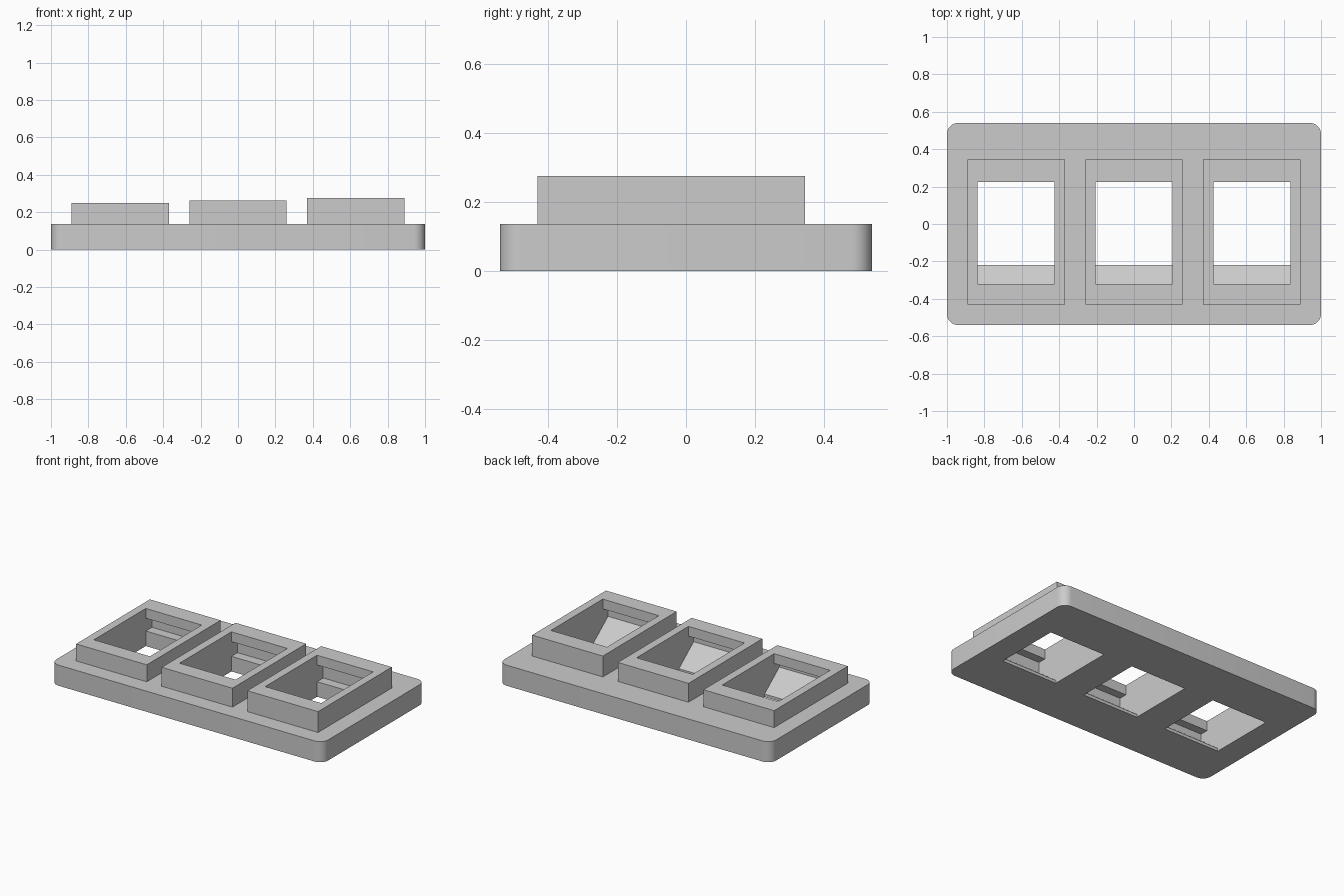
import bpy, bmesh, math

if "Cube" in bpy.data.objects:
    bpy.data.objects.remove(bpy.data.objects["Cube"])

grey = bpy.data.materials.new("plain_grey")
grey.use_nodes = True
colour = (0.6, 0.6, 0.6, 1)
grey.diffuse_color = colour
grey.node_tree.nodes["Principled BSDF"].inputs["Base Color"].default_value = colour

PLATE_TOP = 0.137
FRONT, BACK = -0.43, 0.345
WALL = 0.055
LIP = 0.065


def prism(name, points, depth):
    """Extrude a closed outline of 3D points along a vector."""
    bm = bmesh.new()
    face = bm.faces.new([bm.verts.new(p) for p in points])
    grown = bmesh.ops.extrude_face_region(bm, geom=[face])["geom"]
    bmesh.ops.translate(bm, vec=depth, verts=[g for g in grown if isinstance(g, bmesh.types.BMVert)])
    bmesh.ops.recalc_face_normals(bm, faces=bm.faces[:])
    mesh = bpy.data.meshes.new(name)
    bm.to_mesh(mesh)
    bm.free()
    mesh.materials.append(grey)
    obj = bpy.data.objects.new(name, mesh)
    bpy.context.collection.objects.link(obj)
    return obj


def combine(target, tool, operation):
    """Apply a boolean and remove the helper."""
    mod = target.modifiers.new(operation.lower(), "BOOLEAN")
    mod.operation = operation
    mod.solver = "EXACT"
    mod.object = tool
    bpy.context.view_layer.objects.active = target
    bpy.ops.object.modifier_apply(modifier=mod.name)
    bpy.data.objects.remove(tool)


# Base plate with rounded vertical corners
radius, outline = 0.06, []
for corner, (sx, sy) in enumerate([(1, 1), (-1, 1), (-1, -1), (1, -1)]):
    for step in range(9):
        a = math.radians(corner * 90 + step * 11.25)
        outline.append((sx * (1 - radius) + radius * math.cos(a),
                        sy * (0.54 - radius) + radius * math.sin(a), 0))
plate = prism("socket_plate", outline, (0, 0, PLATE_TOP))

# Three raised socket frames, each slightly taller than the last
sockets = [(-0.63, 0.25), (0, 0.263), (0.63, 0.276)]
for x, top in sockets:
    x0, x1 = x - 0.26, x + 0.26
    frame = prism("socket_frame", [(x0, FRONT, 0.08), (x1, FRONT, 0.08),
                                   (x1, BACK, 0.08), (x0, BACK, 0.08)], (0, 0, top - 0.08))
    combine(plate, frame, "UNION")

# Socket openings: catch lips above, sloped ramp in front, ledge behind
for x, top in sockets:
    under = top - LIP
    profile = [(-0.22, -0.05), (-0.22, 0.02), (FRONT + WALL, 0.14), (FRONT + WALL, under),
               (-0.32, under), (-0.32, 0.4), (0.225, 0.4), (0.225, under),
               (BACK - WALL, under), (BACK - WALL, 0.1), (0.225, 0.1), (0.225, -0.05)]
    cutter = prism("socket_cutter", [(x - 0.206, y, z) for y, z in profile], (0.412, 0, 0))
    cutter.hide_render = True
    combine(plate, cutter, "DIFFERENCE")

bpy.ops.object.select_all(action="DESELECT")
plate.select_set(True)
bpy.context.view_layer.objects.active = plate
bpy.ops.object.shade_smooth_by_angle(angle=math.radians(30))
